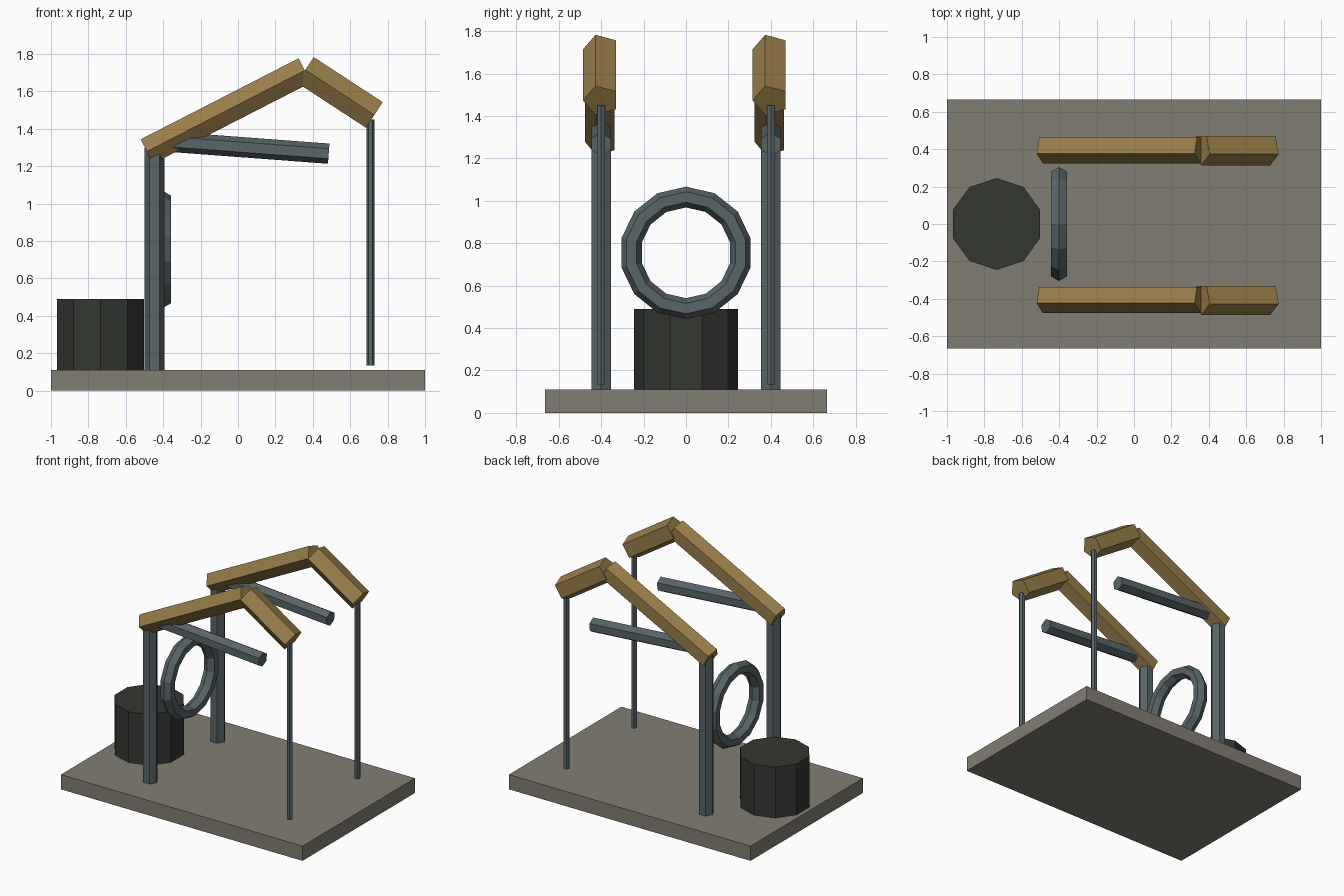
import bpy, bmesh
from math import sin, cos, pi
from mathutils import Vector

if "Cube" in bpy.data.objects:
    bpy.data.objects.remove(bpy.data.objects["Cube"])


def material(name, rgb):
    m = bpy.data.materials.new(name)
    m.diffuse_color = (*rgb, 1)
    m.use_nodes = True
    m.node_tree.nodes["Principled BSDF"].inputs["Base Color"].default_value = m.diffuse_color
    return m


STONE = material("stone", (0.22, 0.21, 0.17))
STEEL = material("steel", (0.10, 0.13, 0.14))
OCHRE = material("ochre", (0.32, 0.21, 0.07))
DARK = material("dark", (0.035, 0.038, 0.032))


def finish(name, bm, mat):
    bmesh.ops.recalc_face_normals(bm, faces=bm.faces)
    me = bpy.data.meshes.new(name)
    bm.to_mesh(me)
    bm.free()
    me.materials.append(mat)
    ob = bpy.data.objects.new(name, me)
    bpy.context.collection.objects.link(ob)
    return ob


def prism(name, p0, p1, r, n, start, mat):
    """Regular n-sided bar from p0 to p1; start = angle of first corner from +y."""
    p0, p1 = Vector(p0), Vector(p1)
    side = Vector((0, 1, 0))
    up = (p1 - p0).normalized().cross(side)
    bm = bmesh.new()
    rings = []
    for p in (p0, p1):
        angles = [start + 2 * pi * i / n for i in range(n)]
        rings.append([bm.verts.new(p + r * (cos(a) * side + sin(a) * up)) for a in angles])
        bm.faces.new(rings[-1])
    for i in range(n):
        j = (i + 1) % n
        bm.faces.new((rings[0][i], rings[0][j], rings[1][j], rings[1][i]))
    return finish(name, bm, mat)


# base slab
bm = bmesh.new()
bmesh.ops.create_cube(bm, size=1)
bmesh.ops.scale(bm, vec=(2, 1.33, 0.11), verts=bm.verts)
bmesh.ops.translate(bm, vec=(0, 0, 0.055), verts=bm.verts)
finish("base_slab", bm, STONE)

# drum at the rear end
prism("drum", (-0.735, 0, 0.11), (-0.735, 0, 0.49), 0.245, 10, pi, DARK)

# two identical side frames
for label, y in (("near", -0.4), ("far", 0.4)):
    prism(label + "_post", (-0.447, y, 0.11), (-0.447, y, 1.3), 0.0535, 6, pi / 2, STEEL)
    prism(label + "_long_beam", (-0.487, y, 1.279), (0.357, y, 1.712), 0.0765, 5, pi, OCHRE)
    prism(label + "_short_beam", (0.36, y, 1.715), (0.729, y, 1.474), 0.086, 5, pi, OCHRE)
    prism(label + "_strut", (-0.37, y, 1.331), (0.485, y, 1.267), 0.054, 6, pi / 2, STEEL)
    prism(label + "_hanging_rod", (0.708, y, 0.135), (0.708, y, 1.45), 0.0215, 6, pi / 2, STEEL)

# upright ring between the posts
SEG, SIDES = 14, 6
bm = bmesh.new()
rings = []
for i in range(SEG):
    a = 2 * pi * i / SEG
    ring = []
    for k in range(SIDES):
        b = 2 * pi * k / SIDES
        rad = 0.263 + 0.049 * cos(b)
        ring.append(bm.verts.new((-0.401 + 0.05 * sin(b), rad * sin(a), 0.755 + rad * cos(a))))
    rings.append(ring)
for i in range(SEG):
    r0, r1 = rings[i], rings[(i + 1) % SEG]
    for k in range(SIDES):
        m = (k + 1) % SIDES
        bm.faces.new((r0[k], r0[m], r1[m], r1[k]))
finish("ring", bm, STEEL)
